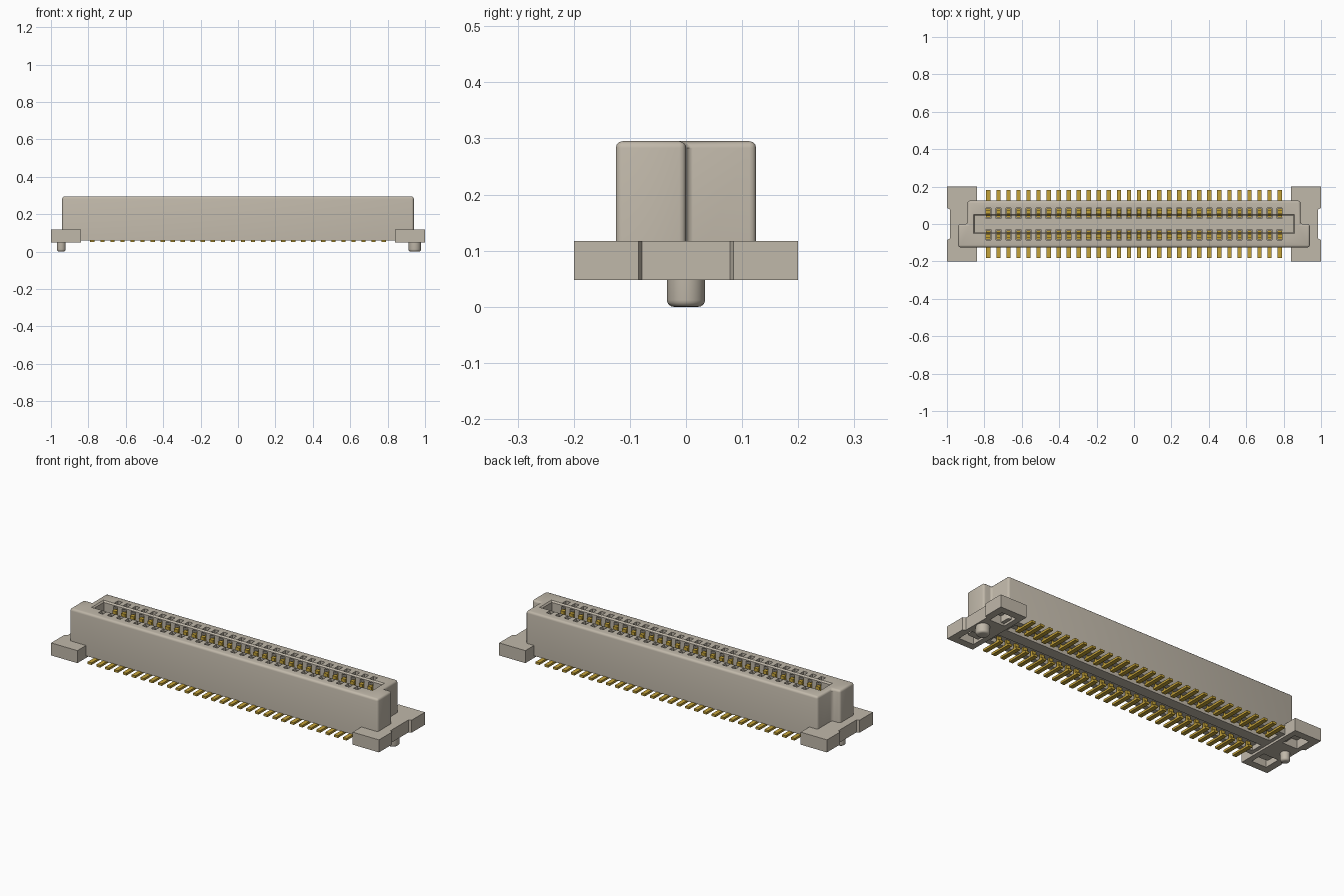
import bpy
import bmesh
from mathutils import Matrix

if "Cube" in bpy.data.objects:
    bpy.data.objects.remove(bpy.data.objects["Cube"], do_unlink=True)


def material(name, rgb):
    m = bpy.data.materials.new(name)
    m.use_nodes = True
    m.diffuse_color = (*rgb, 1)
    m.node_tree.nodes["Principled BSDF"].inputs["Base Color"].default_value = (*rgb, 1)
    return m


PLASTIC = material("warm beige plastic", (0.53, 0.48, 0.40))
GOLD = material("contact gold", (0.55, 0.36, 0.04))
PINS = 30
PITCH = 0.0537
pin_x = [(i - (PINS - 1) / 2) * PITCH for i in range(PINS)]


def finish(name, bm, mat):
    bmesh.ops.recalc_face_normals(bm, faces=bm.faces)
    me = bpy.data.meshes.new(name)
    bm.to_mesh(me)
    bm.free()
    me.materials.append(mat)
    ob = bpy.data.objects.new(name, me)
    bpy.context.collection.objects.link(ob)
    return ob


def add_box(bm, x0, x1, y0, y1, z0, z1, flare=0):
    """Box between two corners; flare widens its top."""
    size = Matrix.Diagonal((x1 - x0, y1 - y0, z1 - z0, 1))
    mid = Matrix.Translation(((x0 + x1) / 2, (y0 + y1) / 2, (z0 + z1) / 2))
    verts = bmesh.ops.create_cube(bm, size=1, matrix=mid @ size)["verts"]
    for v in verts:
        if flare and v.co.z > (z0 + z1) / 2:
            v.co.x += flare if v.co.x > 0 else -flare
            v.co.y += flare if v.co.y > 0 else -flare


def extrude_outline(points, z0, z1):
    bm = bmesh.new()
    face = bm.faces.new([bm.verts.new((x, y, z0)) for x, y in points])
    top = bmesh.ops.extrude_face_region(bm, geom=[face])["geom"]
    for v in top:
        if isinstance(v, bmesh.types.BMVert):
            v.co.z = z1
    bmesh.ops.recalc_face_normals(bm, faces=bm.faces)
    return bm


def cut(ob, boxes):
    """Subtract disjoint boxes and bake the result."""
    bm = bmesh.new()
    for b in boxes:
        add_box(bm, *b)
    cutter = finish("cutter", bm, PLASTIC)
    cutter.hide_render = True
    mod = ob.modifiers.new("cut", "BOOLEAN")
    mod.operation = "DIFFERENCE"
    mod.solver = "EXACT"
    mod.object = cutter
    bpy.context.view_layer.update()
    baked = bpy.data.meshes.new_from_object(
        ob.evaluated_get(bpy.context.evaluated_depsgraph_get()))
    ob.modifiers.clear()
    ob.data = baked
    bpy.data.objects.remove(cutter, do_unlink=True)


def smooth(ob):
    bpy.ops.object.select_all(action="DESELECT")
    ob.select_set(True)
    bpy.context.view_layer.objects.active = ob
    bpy.ops.object.shade_smooth_by_angle(angle=0.6)


# Housing: stepped outline, the front half longer than the back half
BOTTOM, TOP = 0.06, 0.295
outline = [(-0.94, -0.125), (0.94, -0.125), (0.94, 0), (0.89, 0),
           (0.89, 0.125), (-0.89, 0.125), (-0.89, 0), (-0.94, 0)]
bm = extrude_outline(outline, BOTTOM, TOP)
rounded = [e for e in bm.edges if any(v.co.z > 0.2 for v in e.verts)]
bmesh.ops.bevel(bm, geom=rounded, offset=0.012, segments=3, profile=0.5, affect="EDGES")
housing = finish("housing", bm, PLASTIC)

# Mating slot with a chamfered mouth
cut(housing, [(-0.85, 0.85, -0.045, 0.045, 0.11, 0.32)])
cut(housing, [(-0.85, 0.85, -0.045, 0.045, 0.287, 0.303, 0.014)])

# Contact grooves in both slot walls
cut(housing, [(x - 0.0135, x + 0.0135, min(s * 0.03, s * 0.086), max(s * 0.03, s * 0.086),
               0.10, 0.281) for x in pin_x for s in (-1, 1)])
cut(housing, [(x - 0.0135, x + 0.0135, min(s * 0.052, s * 0.086), max(s * 0.052, s * 0.086),
               0.27, 0.32) for x in pin_x for s in (-1, 1)])

# Long channels under the housing
cut(housing, [(-0.82, 0.82, -0.095, -0.03, 0.04, 0.085),
              (-0.82, 0.82, 0.03, 0.095, 0.04, 0.085)])
smooth(housing)

# Gold contacts: solder tail, rising post, folded spring arm
bm = bmesh.new()
for x in pin_x:
    for s in (-1, 1):
        for a, b, z0, z1 in ((0.06, 0.182, 0.05, 0.062),
                             (0.072, 0.084, 0.062, 0.255),
                             (0.036, 0.084, 0.105, 0.117),
                             (0.034, 0.046, 0.117, 0.255),
                             (0.034, 0.055, 0.247, 0.262)):
            add_box(bm, x - 0.0115, x + 0.0115, min(s * a, s * b), max(s * a, s * b), z0, z1)
finish("contacts", bm, GOLD)

# Mounting feet with a shallow outer recess and hollow undersides
for side, s, radius in (("left", 1, 0.034), ("right", -1, 0.024)):
    points = [(0.84, -0.2), (1, -0.2), (1, -0.085), (0.985, -0.078),
              (0.985, 0.078), (1, 0.085), (1, 0.2), (0.84, 0.2)]
    bm = extrude_outline([(s * x, y) for x, y in points], 0.048, 0.117)
    foot = finish(side + "_foot", bm, PLASTIC)
    cx = s * 0.915
    cut(foot, [(cx - 0.045, cx + 0.045, c - 0.045, c + 0.045, 0.03, 0.095)
               for c in (-0.115, 0.115)])

    # Locating peg with a rounded tip
    bm = bmesh.new()
    bmesh.ops.create_cone(bm, cap_ends=True, segments=32, radius1=radius, radius2=radius,
                          depth=0.06, matrix=Matrix.Translation((s * 0.945, 0, 0.03)))
    tip = [e for e in bm.edges if all(v.co.z < 0.01 for v in e.verts)]
    bmesh.ops.bevel(bm, geom=tip, offset=0.012, segments=4, profile=0.5, affect="EDGES")
    smooth(finish(side + "_peg", bm, PLASTIC))
